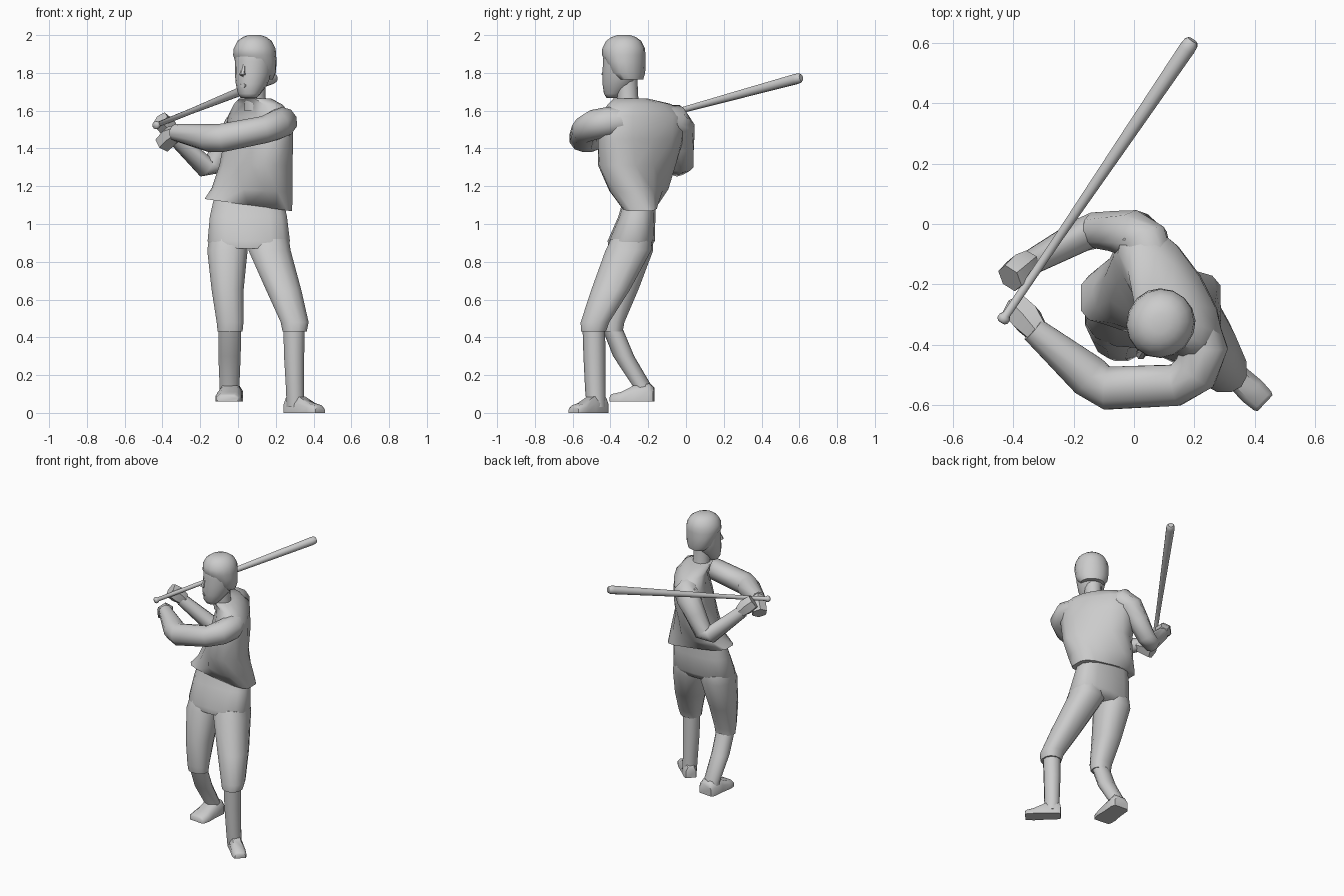
import bpy, bmesh, math
from mathutils import Vector


def skin(name, rings, angle=50):
    """Bridge equal-length rings of points into a closed, smooth-shaded mesh."""
    bm = bmesh.new()
    vs = [[bm.verts.new(p) for p in ring] for ring in rings]
    n = len(vs[0])
    for a, b in zip(vs, vs[1:]):
        for i in range(n):
            j = (i + 1) % n
            bm.faces.new((a[i], a[j], b[j], b[i]))
    bm.faces.new(vs[0][::-1])
    bm.faces.new(vs[-1])
    bmesh.ops.recalc_face_normals(bm, faces=bm.faces[:])
    me = bpy.data.meshes.new(name)
    bm.to_mesh(me)
    bm.free()
    ob = bpy.data.objects.new(name, me)
    bpy.context.collection.objects.link(ob)
    bpy.ops.object.select_all(action='DESELECT')
    bpy.context.view_layer.objects.active = ob
    ob.select_set(True)
    bpy.ops.object.shade_smooth_by_angle(angle=math.radians(angle))
    return ob


def oval(x, y, z, a, b, rot=0, tilt=0, power=1.0, n=14):
    """Horizontal ring; power < 1 squares it off, tilt drops it towards +x."""
    pts, r = [], math.radians(rot)
    for i in range(n):
        # constant world starting direction keeps twisted rings aligned
        t = 2 * math.pi * (i + 0.5) / n
        c, s = math.cos(t), math.sin(t)
        u = a * math.copysign(abs(c) ** power, c)
        v = b * math.copysign(abs(s) ** power, s)
        dx, dy = u * math.cos(r) - v * math.sin(r), u * math.sin(r) + v * math.cos(r)
        pts.append((x + dx, y + dy, z - tilt * dx))
    return pts


def tube(name, path, n=10, flat=1.0, angle=50):
    """Round limb through (x, y, z, radius) points; flat scales one side axis."""
    ps = [Vector(p[:3]) for p in path]
    rings = []
    for i, p in enumerate(ps):
        d = (ps[min(i + 1, len(ps) - 1)] - ps[max(i - 1, 0)]).normalized()
        side = d.cross(Vector((0, 0, 1))).normalized()
        up = side.cross(d)
        r = path[i][3]
        rings.append([p + side * (r * flat * math.cos(2 * math.pi * (k + .5) / n))
                      + up * (r * math.sin(2 * math.pi * (k + .5) / n)) for k in range(n)])
    return skin(name, rings, angle)


# Shirt: square hem twisting up to the turned shoulders
T = -58
skin("shirt", [
    oval(0.055, -0.245, 1.10, 0.235, 0.095, 0, 0.14, 0.55),
    oval(0.075, -0.25, 1.18, 0.215, 0.135, -20, 0.06, 0.75),
    oval(0.095, -0.26, 1.31, 0.228, 0.14, T + 8, 0, 0.8),
    oval(0.11, -0.24, 1.45, 0.25, 0.13, T, 0, 0.85),
    oval(0.12, -0.23, 1.57, 0.255, 0.112, T, 0, 0.85),
    oval(0.105, -0.245, 1.635, 0.19, 0.09, T),
    oval(0.09, -0.295, 1.665, 0.095, 0.08, T)], 55)

# Neck
skin("neck", [oval(0.095, -0.30, 1.60, 0.065, 0.062),
              oval(0.09, -0.31, 1.68, 0.056, 0.056),
              oval(0.09, -0.315, 1.78, 0.058, 0.058)])

# Head, turned towards the pitch
FACE = -122
FD = Vector((math.cos(math.radians(FACE)), math.sin(math.radians(FACE))))


def head_ring(z, f, depth, width):
    return oval(0.088 + FD.x * f, -0.33 + FD.y * f, z, depth, width, FACE, n=16)


skin("head", [head_ring(*r) for r in (
    (1.668, 0.06, 0.038, 0.045), (1.69, 0.054, 0.058, 0.06), (1.74, 0.03, 0.088, 0.082),
    (1.80, 0.012, 0.105, 0.096), (1.86, 0.004, 0.108, 0.10), (1.93, 0.0, 0.108, 0.10),
    (1.97, 0.0, 0.085, 0.08), (1.99, 0.0, 0.05, 0.045))], 60)

# Hair shell over the back, sides and crown
skin("hair", [head_ring(*r) for r in (
    (1.765, -0.045, 0.06, 0.078), (1.80, -0.025, 0.088, 0.104), (1.86, -0.012, 0.104, 0.112),
    (1.895, 0.0, 0.116, 0.113), (1.93, 0.0, 0.115, 0.109), (1.97, 0.0, 0.094, 0.088),
    (1.99, 0.0, 0.066, 0.06), (2.0, 0.0, 0.035, 0.03))], 50)


def on_face(f, z, r):
    return (0.088 + FD.x * f, -0.33 + FD.y * f, z, r)


# Nose and lips
tube("nose", [on_face(0.105, 1.845, 0.008), on_face(0.122, 1.79, 0.017),
              on_face(0.106, 1.778, 0.012)], 6)
tube("lips", [on_face(0.09, 1.735, 0.022), on_face(0.119, 1.733, 0.011)], 8, 1.5)

# Arms: front arm crosses the chest, back arm drops to a bent elbow
tube("front_arm", [(0.21, -0.32, 1.545, 0.07), (0.235, -0.41, 1.54, 0.08),
                   (0.205, -0.49, 1.525, 0.08), (0.14, -0.535, 1.50, 0.072),
                   (-0.09, -0.545, 1.455, 0.075), (-0.15, -0.505, 1.455, 0.075),
                   (-0.335, -0.35, 1.485, 0.045)])
tube("back_arm", [(0.06, -0.13, 1.555, 0.075), (0.035, -0.06, 1.55, 0.085),
                  (0.0, -0.035, 1.51, 0.083), (-0.06, -0.025, 1.42, 0.07),
                  (-0.125, -0.02, 1.315, 0.062), (-0.17, -0.035, 1.30, 0.058),
                  (-0.355, -0.135, 1.48, 0.042)])

# Fists
tube("front_hand", [(-0.32, -0.36, 1.485, 0.042), (-0.355, -0.315, 1.465, 0.056),
                    (-0.395, -0.275, 1.425, 0.052)], 6)
tube("back_hand", [(-0.345, -0.125, 1.48, 0.042), (-0.375, -0.15, 1.515, 0.056),
                   (-0.412, -0.18, 1.55, 0.05)], 6)

# Bat: knob, handle and barrel along one line
A, B = Vector((-0.44, -0.325, 1.52)), Vector((0.195, 0.61, 1.775))
bat = [(0, 0.014), (0.006, 0.021), (0.018, 0.021), (0.025, 0.014), (0.3, 0.015),
       (0.65, 0.022), (0.97, 0.028), (0.99, 0.026), (1.0, 0.018)]
tube("bat", [(*A.lerp(B, t), r) for t, r in bat], 12)

# Trousers: seat and two legs gathered below the knee
skin("trouser_seat", [oval(0.055, -0.245, 1.14, 0.185, 0.085, 0, 0, 0.75),
                      oval(0.055, -0.26, 1.04, 0.208, 0.098, 0, 0, 0.75),
                      oval(0.057, -0.29, 0.91, 0.222, 0.125, 0, 0, 0.75),
                      oval(0.057, -0.30, 0.87, 0.205, 0.11, 0, 0, 0.8)], 60)
legs = {
    "front": [(0.165, -0.29, 0.92, 0.108, 0.11), (0.167, -0.305, 0.86, 0.115, 0.125),
              (0.242, -0.40, 0.65, 0.096, 0.105), (0.30, -0.482, 0.48, 0.076, 0.078),
              (0.30, -0.49, 0.43, 0.066, 0.068)],
    "back": [(-0.052, -0.285, 0.92, 0.105, 0.11), (-0.056, -0.295, 0.86, 0.11, 0.125),
             (-0.055, -0.35, 0.65, 0.087, 0.10), (-0.042, -0.39, 0.48, 0.073, 0.066),
             (-0.042, -0.39, 0.43, 0.068, 0.056)]}
shins = {
    "front": [(0.297, -0.488, 0.46, 0.06, 0.06), (0.297, -0.485, 0.30, 0.056, 0.058),
              (0.302, -0.48, 0.12, 0.05, 0.054), (0.305, -0.475, 0.03, 0.05, 0.05)],
    "back": [(-0.043, -0.395, 0.46, 0.064, 0.054), (-0.045, -0.33, 0.30, 0.062, 0.056),
             (-0.045, -0.23, 0.14, 0.055, 0.05), (-0.045, -0.225, 0.08, 0.055, 0.05)]}
for side in legs:
    skin(side + "_trouser_leg", [oval(*r, power=0.85, n=12) for r in legs[side]], 60)
    skin(side + "_sock", [oval(*r, n=10) for r in shins[side]], 60)


def shoe(name, heel, toe, z0, width):
    """Wedge shoe from heel to toe, built of cross-sections."""
    h, t = Vector((*heel, 0)), Vector((*toe, 0))
    side = (t - h).normalized().cross(Vector((0, 0, 1)))
    rings = []
    for f, w, top in ((0, 0.8, 0.075), (0.1, 1, 0.095), (0.45, 1, 0.085),
                      (0.75, 1.1, 0.05), (0.95, 1.0, 0.04), (1, 0.85, 0.03)):
        c = h.lerp(t, f)
        w *= width / 2
        rings.append([c + side * (s * w) + Vector((0, 0, z0 + z)) for s, z in
                      ((-1, 0), (1, 0), (1, top * .6), (.6, top), (-.6, top), (-1, top * .6))])
    skin(name, rings)


# Shoes
shoe("front_shoe", (0.265, -0.435), (0.435, -0.595), 0.0, 0.085)
shoe("back_shoe", (-0.035, -0.17), (-0.055, -0.40), 0.06, 0.125)
